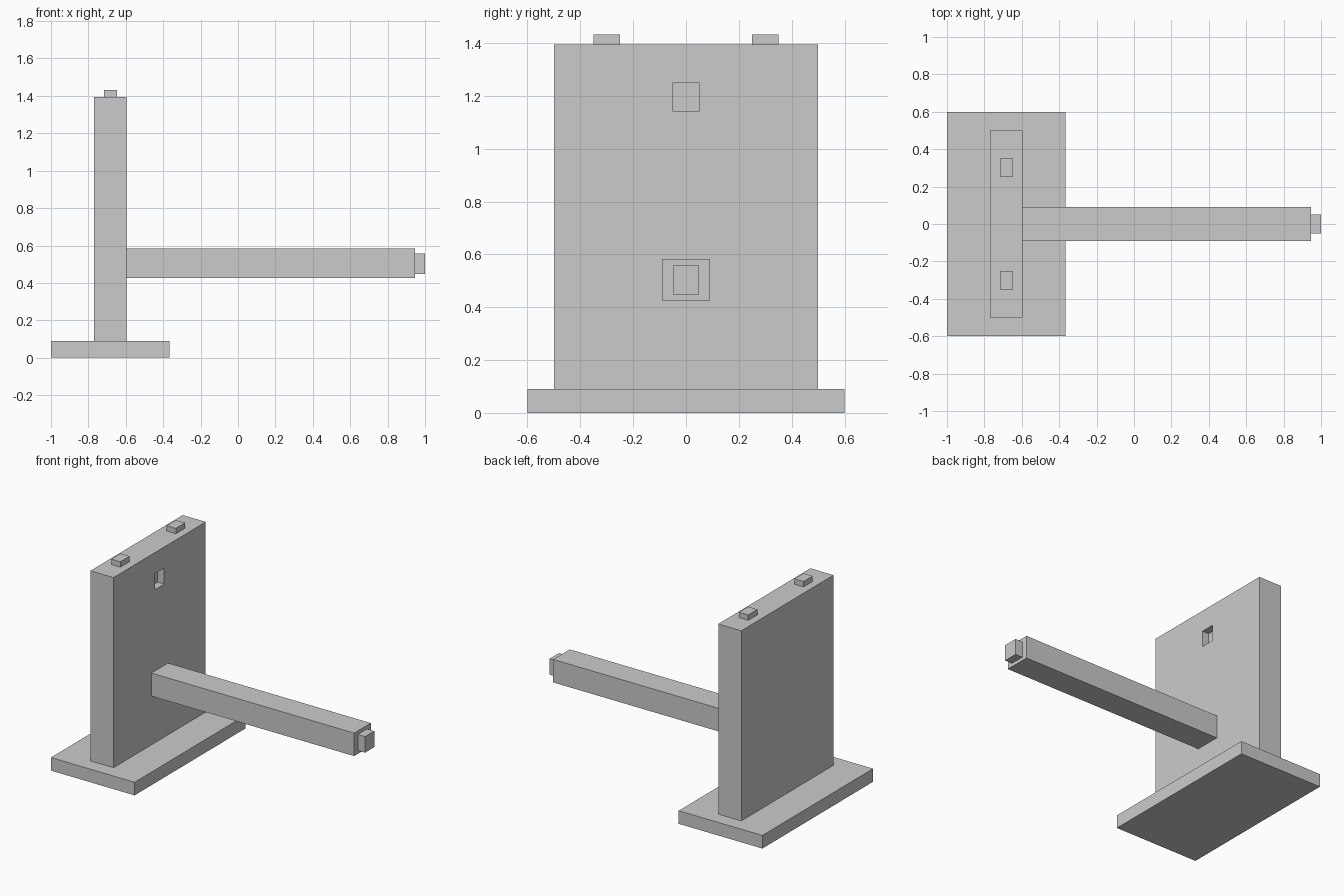
import bpy
from mathutils import Vector

cube = bpy.data.objects.get("Cube")
if cube:
    bpy.data.objects.remove(cube, do_unlink=True)

grey = bpy.data.materials.new("light grey")
grey.use_nodes = True
COLOUR = (0.6, 0.6, 0.6, 1)
grey.diffuse_color = COLOUR
grey.node_tree.nodes["Principled BSDF"].inputs["Base Color"].default_value = COLOUR


def box(name, low, high):
    """Flat-sided box between two opposite corners."""
    low, high = Vector(low), Vector(high)
    bpy.ops.mesh.primitive_cube_add(size=1, location=(low + high) / 2)
    obj = bpy.context.object
    obj.name = name
    obj.scale = high - low
    bpy.ops.object.transform_apply(location=False, rotation=False, scale=True)
    obj.data.materials.append(grey)
    return obj


# Foot and upright panel
box("base_plate", (-1, -0.6, 0), (-0.365, 0.6, 0.09))
panel = box("upright_panel", (-0.77, -0.5, 0.09), (-0.595, 0.5, 1.395))

# Blind socket in the panel, sized to take the beam's tenon
cutter = box("socket_cutter", (-0.645, -0.05, 1.14), (-0.5, 0.05, 1.25))
cutter.hide_render = True
cutter.hide_viewport = True
cutter.display_type = 'WIRE'
cut = panel.modifiers.new("socket", 'BOOLEAN')
cut.operation = 'DIFFERENCE'
cut.solver = 'EXACT'
cut.object = cutter

# Beam with its end tenon
box("beam", (-0.595, -0.09, 0.425), (0.945, 0.09, 0.583))
box("beam_tenon", (0.945, -0.05, 0.448), (1, 0.05, 0.558))

# Pegs on the top edge
for name, y in (("front_peg", -0.3), ("back_peg", 0.3)):
    box(name, (-0.717, y - 0.05, 1.395), (-0.647, y + 0.05, 1.432))
